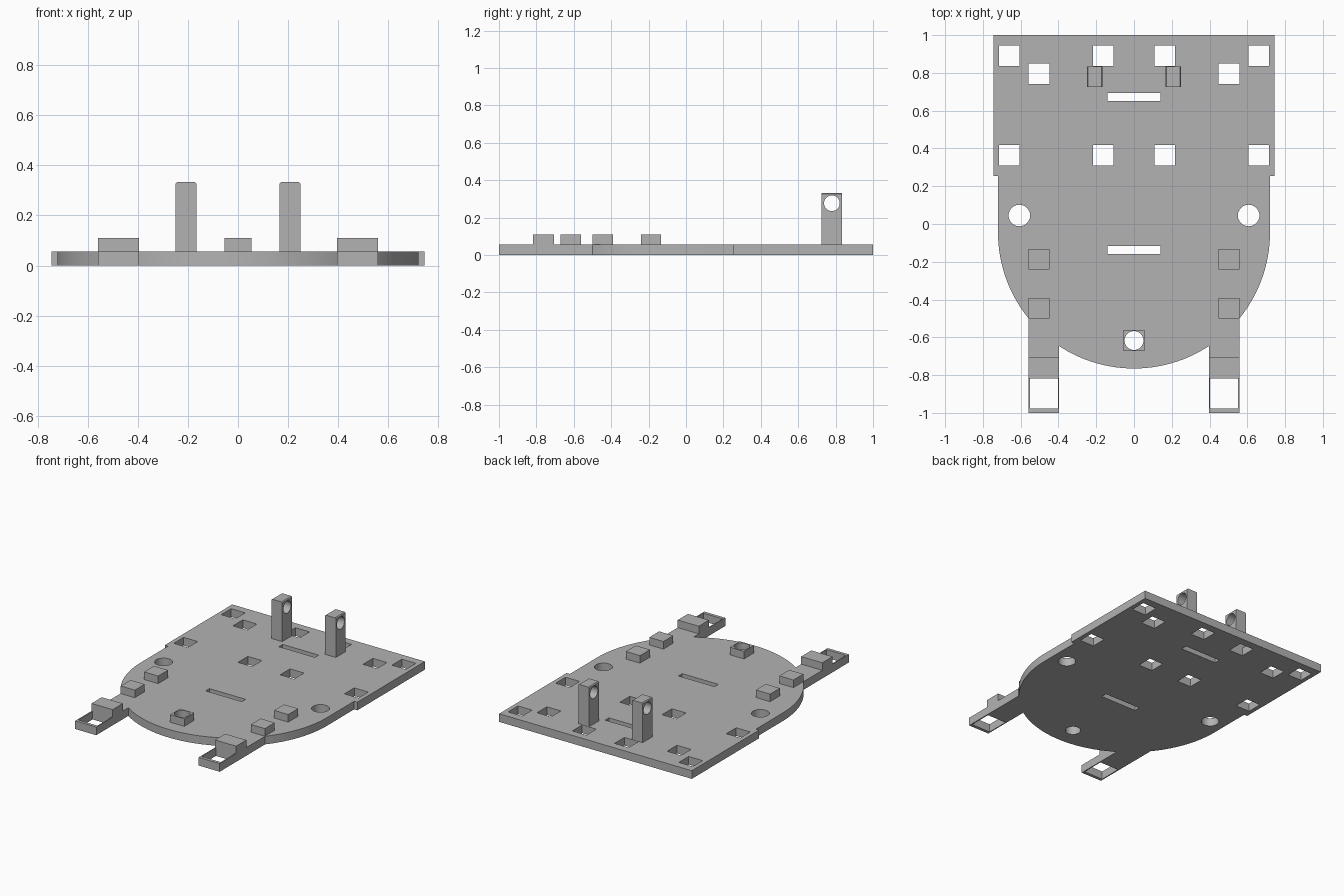
import bpy, bmesh, math
from mathutils import Vector

cube = bpy.data.objects.get("Cube")
if cube:
    bpy.data.objects.remove(cube, do_unlink=True)

T = 0.057            # plate thickness
BLOCK_TOP = 0.11
POST_TOP = 0.333
PEG = 0.109          # width of square pegs and holes

grey = bpy.data.materials.new("plain grey")
grey.use_nodes = True
grey.diffuse_color = (0.45, 0.45, 0.45, 1)
grey.node_tree.nodes["Principled BSDF"].inputs["Base Color"].default_value = grey.diffuse_color


def add_prism(bm, points, direction):
    """Extrude a closed polygon along a direction."""
    face = bm.faces.new([bm.verts.new(p) for p in points])
    out = bmesh.ops.extrude_face_region(bm, geom=[face])
    verts = [v for v in out["geom"] if isinstance(v, bmesh.types.BMVert)]
    bmesh.ops.translate(bm, verts=verts, vec=Vector(direction))


def add_box(bm, x, y, w, d, z0, z1):
    corners = [(-1, -1), (1, -1), (1, 1), (-1, 1)]
    add_prism(bm, [(x + i * w / 2, y + j * d / 2, z0) for i, j in corners], (0, 0, z1 - z0))


def circle(r, n=48):
    return [(r * math.cos(2 * math.pi * i / n), r * math.sin(2 * math.pi * i / n)) for i in range(n)]


def add_hole(bm, x, y, r):
    add_prism(bm, [(x + a, y + b, -0.1) for a, b in circle(r)], (0, 0, 0.4))


def finish(name, bm):
    bmesh.ops.recalc_face_normals(bm, faces=bm.faces)
    mesh = bpy.data.meshes.new(name)
    bm.to_mesh(mesh)
    bm.free()
    mesh.materials.append(grey)
    obj = bpy.data.objects.new(name, mesh)
    bpy.context.collection.objects.link(obj)
    return obj


def activate(obj):
    bpy.ops.object.select_all(action='DESELECT')
    obj.select_set(True)
    bpy.context.view_layer.objects.active = obj


def cut(obj, bm):
    """Subtract the cutter, then smooth the curved walls."""
    cutter = finish("cutter", bm)
    cutter.hide_render = True
    activate(obj)
    mod = obj.modifiers.new("holes", 'BOOLEAN')
    mod.operation, mod.solver, mod.object = 'DIFFERENCE', 'EXACT', cutter
    bpy.ops.object.modifier_apply(modifier=mod.name)
    bpy.data.objects.remove(cutter, do_unlink=True)
    activate(obj)
    bpy.ops.object.shade_smooth_by_angle(angle=math.radians(30))


# Base plate: rear rectangle, round front and two forward arms
R, CY = 0.72, -0.045
ARM_IN, ARM_OUT = 0.396, 0.559


def arc(x0, x1, n):
    a0, a1 = math.acos(x0 / R), math.acos(x1 / R)
    steps = [a0 + (a1 - a0) * i / n for i in range(n + 1)]
    return [(R * math.cos(a), CY - R * math.sin(a)) for a in steps]


half = [(0.745, 1), (0.745, 0.255), (R, 0.255)]
half += arc(R, ARM_OUT, 24) + [(ARM_OUT, -1), (ARM_IN, -1)] + arc(ARM_IN, 0, 20)
outline = half + [(-x, y) for x, y in reversed(half[:-1])]
bm = bmesh.new()
add_prism(bm, [(x, y, 0) for x, y in outline], (0, 0, T))
plate = finish("base_plate", bm)

# Holes through the plate
holes = bmesh.new()
for s in (-1, 1):
    for x, y in [(0.66, 0.89), (0.503, 0.795), (0.163, 0.89), (0.66, 0.365), (0.163, 0.365)]:
        add_box(holes, s * x, y, PEG, PEG, -0.1, 0.3)
    add_hole(holes, s * 0.607, 0.045, 0.057)
    add_box(holes, s * 0.477, -0.8985, 0.148, 0.159, -0.1, 0.3)
for y in (0.672, -0.137):
    add_box(holes, 0, y, 0.28, 0.042, -0.1, 0.3)
add_hole(holes, 0, -0.617, 0.05)
cut(plate, holes)

# Front socket block with a round bore
bm = bmesh.new()
add_box(bm, 0, -0.617, PEG, PEG, T, BLOCK_TOP)
socket = finish("front_socket", bm)
bore = bmesh.new()
add_hole(bore, 0, -0.617, 0.05)
cut(socket, bore)

for s, side in ((1, "left"), (-1, "right")):
    # Pegs on the plate and the stop block across the arm
    for name, x, y, w, d in [("middle_peg", 0.503, -0.187, PEG, PEG),
                             ("front_peg", 0.503, -0.445, PEG, PEG),
                             ("arm_block", (ARM_IN + ARM_OUT) / 2, -0.763, ARM_OUT - ARM_IN, 0.112)]:
        bm = bmesh.new()
        add_box(bm, s * x, y, w, d, T, BLOCK_TOP)
        finish(f"{side}_{name}", bm)

    # Upright post with a cross bore and lightly chamfered top
    x, w, c, y0, y1 = s * 0.207, 0.0415, 0.006, 0.725, 0.834
    profile = [(-w, T), (w, T), (w, POST_TOP - c), (w - c, POST_TOP), (c - w, POST_TOP), (-w, POST_TOP - c)]
    bm = bmesh.new()
    add_prism(bm, [(x + a, y0, z) for a, z in profile], (0, y1 - y0, 0))
    post = finish(f"{side}_post", bm)
    bore = bmesh.new()
    add_prism(bore, [(x - 0.1, 0.78 + a, 0.277 + b) for a, b in circle(0.042)], (0.2, 0, 0))
    cut(post, bore)
